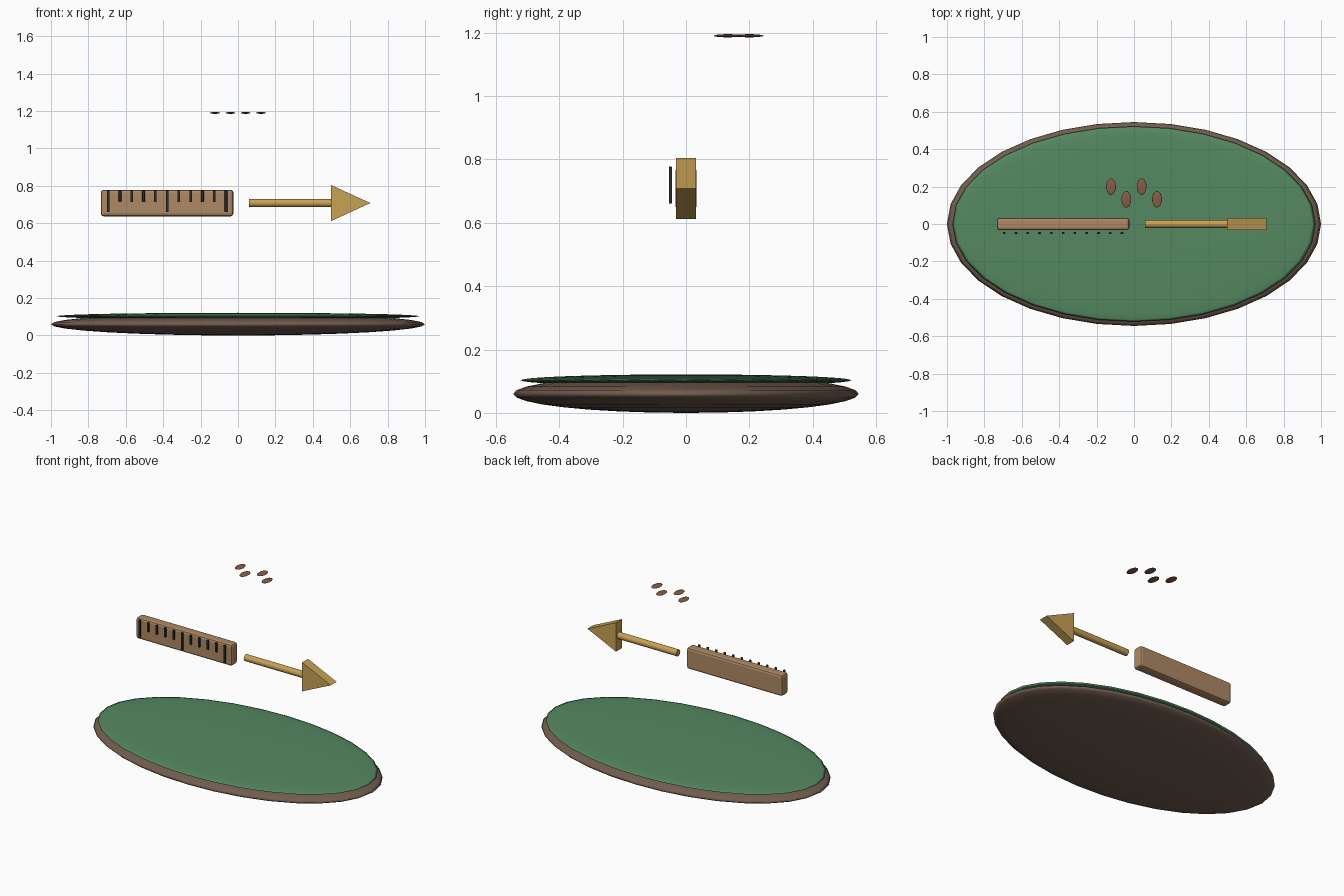
import bpy, bmesh
from math import pi, radians
from mathutils import Matrix, Vector

if "Cube" in bpy.data.objects:
    bpy.data.objects.remove(bpy.data.objects["Cube"])


def material(name, r, g, b):
    m = bpy.data.materials.new(name)
    m.diffuse_color = (r, g, b, 1)
    m.use_nodes = True
    m.node_tree.nodes["Principled BSDF"].inputs["Base Color"].default_value = m.diffuse_color
    return m


WOOD = material("dark_wood", 0.17, 0.11, 0.08)
FELT = material("green_felt", 0.09, 0.25, 0.12)
TAN = material("tan_wood", 0.43, 0.25, 0.13)
GOLD = material("gold", 0.58, 0.36, 0.09)
BROWN = material("seed_brown", 0.25, 0.11, 0.06)
INK = material("ink", 0.02, 0.03, 0.03)


def finish(name, bm, mat, smooth=False):
    bmesh.ops.recalc_face_normals(bm, faces=bm.faces)
    for f in bm.faces:
        f.smooth = smooth
    mesh = bpy.data.meshes.new(name)
    bm.to_mesh(mesh)
    bm.free()
    mesh.materials.append(mat)
    ob = bpy.data.objects.new(name, mesh)
    bpy.context.collection.objects.link(ob)
    return ob


def ellipsoid(name, center, radii, mat, seg=32, rings=16):
    bm = bmesh.new()
    mtx = Matrix.Translation(center) @ Matrix.Diagonal((*radii, 1))
    bmesh.ops.create_uvsphere(bm, u_segments=seg, v_segments=rings, radius=1, matrix=mtx)
    return finish(name, bm, mat, True)


def box(name, center, size, mat, bevel):
    bm = bmesh.new()
    mtx = Matrix.Translation(center) @ Matrix.Diagonal((*size, 1))
    bmesh.ops.create_cube(bm, size=1, matrix=mtx)
    bmesh.ops.bevel(bm, geom=bm.edges[:], offset=bevel, segments=2, profile=0.5, affect='EDGES')
    return finish(name, bm, mat)


# Oval base and its green top
ellipsoid("base", (0, 0, 0.06), (1, 0.545, 0.06), WOOD)
ellipsoid("green_top", (0, 0, 0.103), (0.97, 0.522, 0.0185), FELT)

# Ruler with tick marks standing just off its front
box("ruler", (-0.379, 0, 0.708), (0.708, 0.066, 0.142), TAN, 0.014)
for i in range(11):
    long = i % 5 == 0
    top, bottom = (0.777, 0.66) if long else (0.777, 0.714)
    box(f"ruler_mark_{i + 1}", (-0.694 + 0.063 * i, -0.049, (top + bottom) / 2),
        (0.014, 0.01, top - bottom), INK, 0.002)

# Arrow shaft
bm = bmesh.new()
mtx = Matrix.Translation((0.28, 0, 0.708)) @ Matrix.Rotation(pi / 2, 4, 'Y')
bmesh.ops.create_cone(bm, cap_ends=True, segments=16, radius1=0.022, radius2=0.022,
                      depth=0.445, matrix=mtx)
shaft = finish("arrow_shaft", bm, GOLD, True)
shaft.data.set_sharp_from_angle(angle=radians(40))

# Arrow head: triangular prism
bm = bmesh.new()
face = bm.faces.new([bm.verts.new((x, -0.031, z))
                     for x, z in ((0.496, 0.611), (0.708, 0.708), (0.496, 0.805))])
ext = bmesh.ops.extrude_face_region(bm, geom=[face])
bmesh.ops.translate(bm, vec=Vector((0, 0.062, 0)),
                    verts=[v for v in ext["geom"] if isinstance(v, bmesh.types.BMVert)])
finish("arrow_head", bm, GOLD)

# Four floating oval dots
for i, (x, y) in enumerate(((-0.123, 0.2), (-0.041, 0.132), (0.041, 0.2), (0.123, 0.132))):
    ellipsoid(f"oval_dot_{i + 1}", (x, y, 1.19), (0.026, 0.044, 0.005), BROWN)
